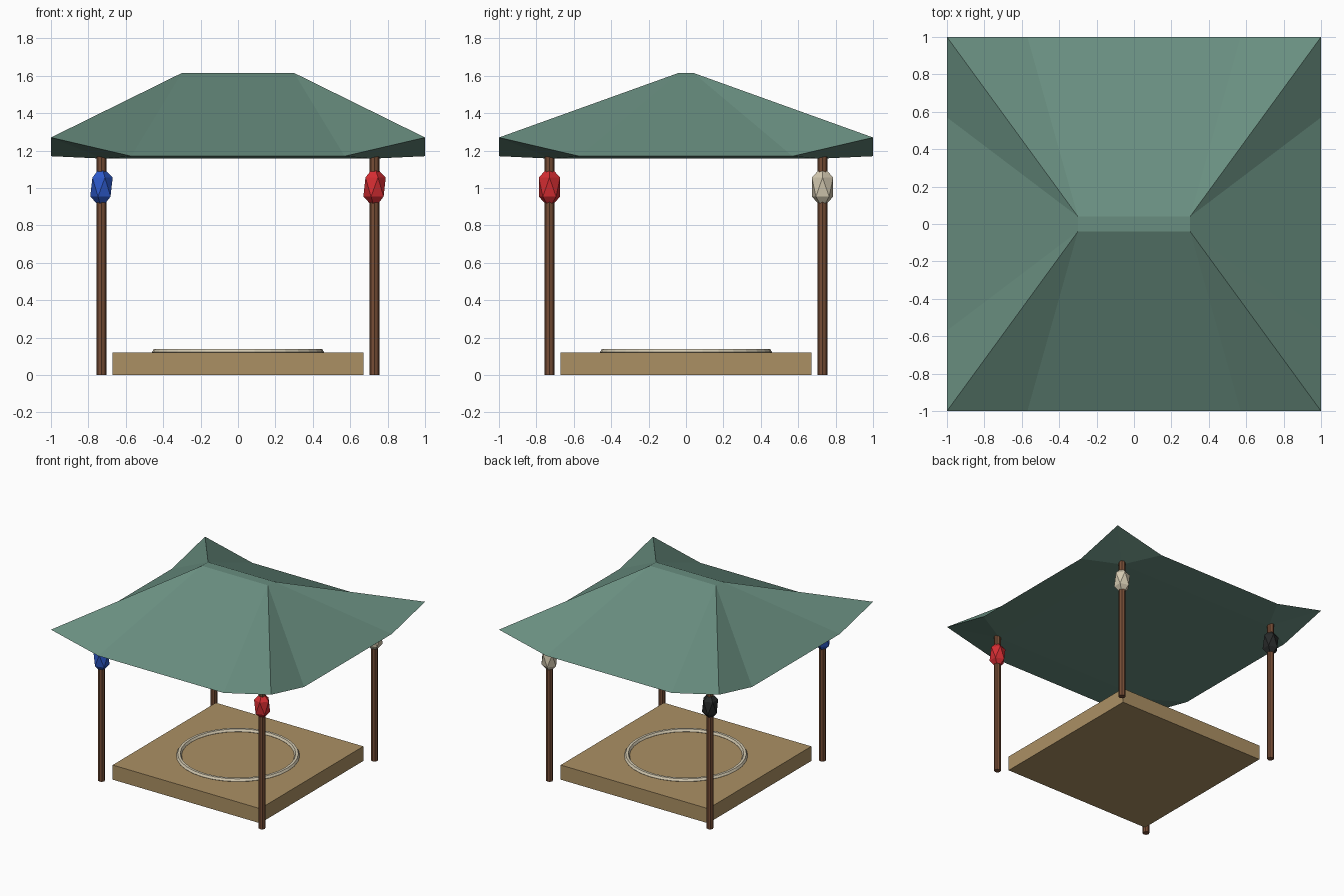
import bpy, bmesh
from mathutils import Matrix

cube = bpy.data.objects.get("Cube")
if cube:
    bpy.data.objects.remove(cube, do_unlink=True)


def material(name, rgb):
    m = bpy.data.materials.new(name)
    m.use_nodes = True
    m.diffuse_color = (*rgb, 1)
    m.node_tree.nodes["Principled BSDF"].inputs["Base Color"].default_value = (*rgb, 1)
    return m


green = material("roof green", (0.14, 0.27, 0.215))
tan = material("clay tan", (0.41, 0.28, 0.127))
brown = material("post brown", (0.185, 0.076, 0.037))
cream = material("straw cream", (0.66, 0.59, 0.44))
red = material("tassel red", (0.66, 0.026, 0.032))
blue = material("tassel blue", (0.026, 0.1, 0.58))
black = material("tassel black", (0.02, 0.022, 0.022))


def finish(name, bm, mat):
    bmesh.ops.recalc_face_normals(bm, faces=bm.faces)
    mesh = bpy.data.meshes.new(name)
    bm.to_mesh(mesh)
    bm.free()
    mesh.materials.append(mat)
    obj = bpy.data.objects.new(name, mesh)
    bpy.context.collection.objects.link(obj)
    return obj


# Square clay platform
bm = bmesh.new()
bmesh.ops.create_cube(bm, size=1, matrix=Matrix.Translation((0, 0, 0.06)) @ Matrix.Diagonal((1.34, 1.34, 0.12, 1)))
finish("platform", bm, tan)

# Straw ring half sunk in the platform
bpy.ops.mesh.primitive_torus_add(major_segments=32, minor_segments=6, major_radius=0.44,
                                 minor_radius=0.02, location=(0, 0, 0.122))
ring = bpy.context.object
ring.name = "straw_ring"
ring.data.materials.append(cream)

# Four corner posts, each with a coloured tassel
corners = [(-1, -1, "front_right", blue), (1, -1, "front_left", red),
           (1, 1, "back_left", cream), (-1, 1, "back_right", black)]
for sx, sy, label, mat in corners:
    x, y = 0.73 * sx, 0.73 * sy
    bm = bmesh.new()
    bmesh.ops.create_cone(bm, cap_ends=True, segments=8, radius1=0.026, radius2=0.026, depth=1.17,
                          matrix=Matrix.Translation((x, y, 0.585)))
    finish(label + "_post", bm, brown)
    bm = bmesh.new()
    bmesh.ops.create_icosphere(bm, subdivisions=1, radius=0.067,
                               matrix=Matrix.Translation((x, y, 1.005)) @ Matrix.Diagonal((1, 1, 1.7, 1)))
    finish(label + "_tassel", bm, mat)

# Hipped roof with upswept corners and a shallow ceiling
bm = bmesh.new()
rows = []
for i, (sx, sy, _, _) in enumerate(corners):
    along_x, along_y = (0.57 * sx, sy, 1.17), (sx, 0.57 * sy, 1.17)
    after, before = (along_x, along_y) if i % 2 == 0 else (along_y, along_x)
    points = [(0.3 * sx, 0.04 * sy, 1.615), (sx, sy, 1.27), after, before, (0.72 * sx, 0.72 * sy, 1.157)]
    rows.append([bm.verts.new(p) for p in points])
for i in range(4):
    top, tip, after, before, inner = rows[i]
    top2, _, _, before2, inner2 = rows[(i + 1) % 4]
    for face in ((top, tip, after), (top, before, tip), (top, after, before2, top2),
                 (inner, after, tip), (inner, tip, before), (inner, inner2, before2, after)):
        bm.faces.new(face)
bm.faces.new([r[0] for r in rows])
bm.faces.new([r[4] for r in reversed(rows)])
finish("roof", bm, green)
